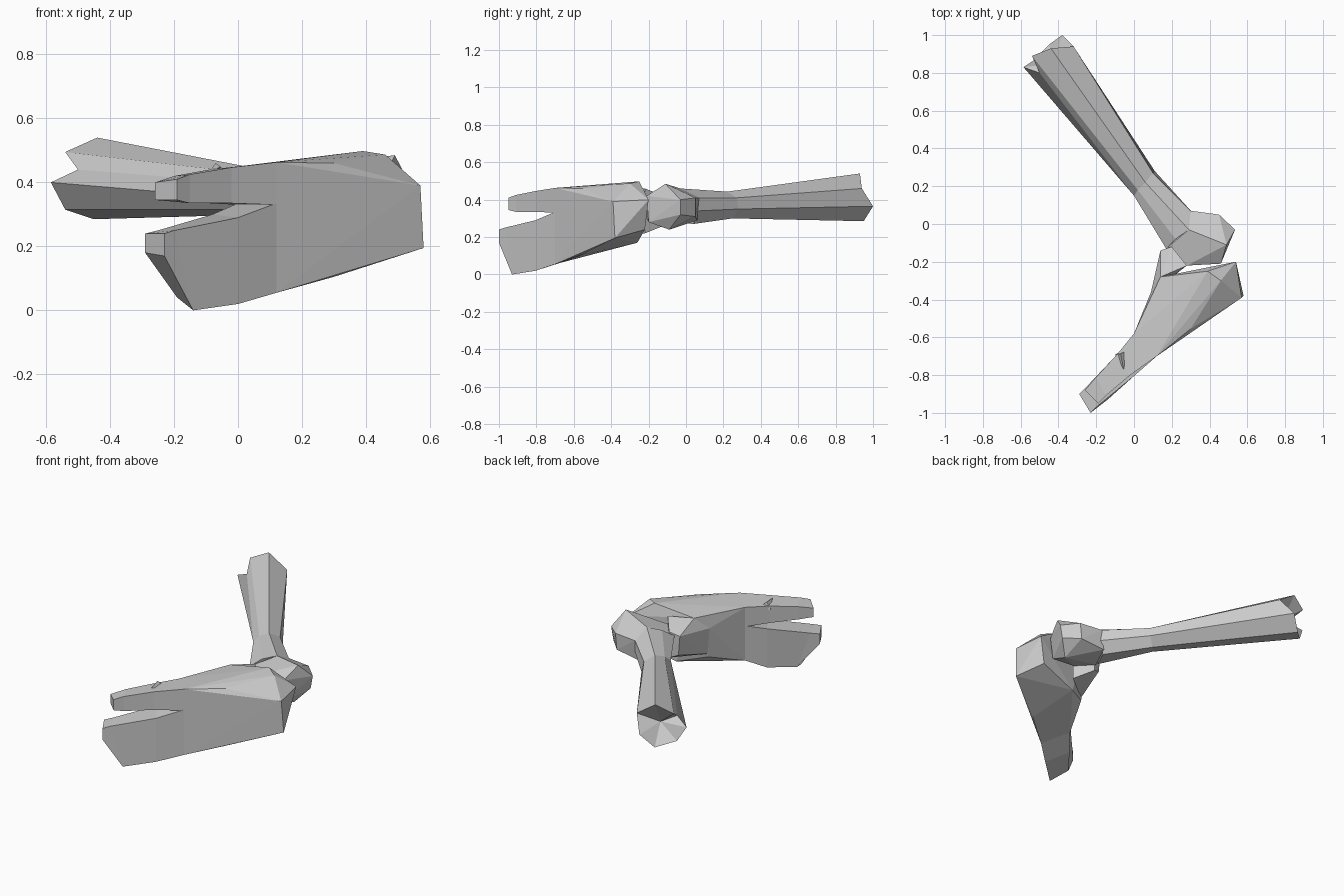
import bpy
import bmesh
from mathutils import Vector

default_cube = bpy.data.objects.get("Cube")
if default_cube:
    bpy.data.objects.remove(default_cube, do_unlink=True)

# One plain shell colour
shell_grey = bpy.data.materials.new("shell_grey")
shell_grey.use_nodes = True
colour = (0.6, 0.6, 0.6, 1)
shell_grey.diffuse_color = colour
shell_grey.node_tree.nodes["Principled BSDF"].inputs["Base Color"].default_value = colour


def finish(name, bm):
    """Turn a bmesh into a flat shaded object."""
    bmesh.ops.recalc_face_normals(bm, faces=bm.faces)
    mesh = bpy.data.meshes.new(name)
    bm.to_mesh(mesh)
    bm.free()
    mesh.materials.append(shell_grey)
    obj = bpy.data.objects.new(name, mesh)
    bpy.context.collection.objects.link(obj)
    return obj


def hull(name, points):
    """Convex faceted solid around a few corner points."""
    bm = bmesh.new()
    for point in points:
        bm.verts.new(point)
    result = bmesh.ops.convex_hull(bm, input=bm.verts)
    loose = {v for v in result["geom_interior"] if isinstance(v, bmesh.types.BMVert)}
    bmesh.ops.delete(bm, geom=list(loose), context="VERTS")
    return finish(name, bm)


def loft(name, rings, end_apex=None):
    """Skin matching rings; the last end may fold to an apex."""
    bm = bmesh.new()
    loops = [[bm.verts.new(point) for point in ring] for ring in rings]
    count = len(loops[0])
    for near, far in zip(loops, loops[1:]):
        for i in range(count):
            j = (i + 1) % count
            bm.faces.new((near[i], near[j], far[j], far[i]))
    bm.faces.new(loops[0])
    if end_apex:
        apex = bm.verts.new(end_apex)
        for i in range(count):
            bm.faces.new((loops[-1][i], loops[-1][(i + 1) % count], apex))
    else:
        bm.faces.new(loops[-1])
    return finish(name, bm)


def section(outer, inner, tops, bottoms, foot_shift=(0, 0)):
    """Four sided finger section from plan positions and heights."""
    shift = Vector((*foot_shift, 0))
    return [
        Vector((*outer, tops[0])),
        Vector((*outer, bottoms[0])) + shift,
        Vector((*inner, bottoms[1])) + shift,
        Vector((*inner, tops[1])),
    ]


# Upper finger of the claw
upper_root = section((.12, -.7), (0, -.58), (.463, .45), (.33, .33))
loft("upper_finger", [
    section((-.19, -.95), (-.26, -.88), (.41, .4), (.345, .345)),
    section((-.15, -.91), (-.2, -.81), (.425, .42), (.335, .34)),
    section((-.02, -.8), (-.09, -.69), (.447, .44), (.335, .335)),
    upper_root,
])

# Small spur on the upper finger
hull("finger_spur", [
    (-.1, -.69, .42), (-.07, -.69, .46), (-.055, -.77, .45), (-.03, -.66, .42),
])

# Lower finger of the claw
lower_root = section((.12, -.7), (0, -.58), (.335, .335), (.055, .12))
loft("lower_finger", [
    section((-.23, -1), (-.29, -.9), (.24, .24), (.17, .18)),
    section((-.2, -.97), (-.25, -.86), (.25, .25), (0, .04), (.06, .04)),
    section((0, -.805), (-.08, -.68), (.29, .3), (.02, .06)),
    lower_root,
])

# Broad palm joining both fingers
hull("claw_palm", upper_root + lower_root + [
    (.3, -.555, .46), (.3, -.56, .105),
    (.57, -.39, .39), (.58, -.38, .195),
    (.39, -.25, .498), (.46, -.3, .487),
    (.54, -.2, .4), (.5, -.22, .24),
    (.14, -.28, .46), (.09, -.36, .38),
    (.1, -.36, .2), (.25, -.26, .17),
])

# Wrist knob on the inner side of the palm
hull("wrist_knob", [
    (.14, -.28, .46), (.09, -.36, .38), (.1, -.36, .22),
    (.14, -.14, .4), (.2, -.12, .42), (.28, -.22, .46),
    (.15, -.14, .28), (.2, -.12, .26), (.28, -.22, .22),
])

# Faceted elbow
hull("elbow", [
    (.17, -.13, .4), (.19, -.12, .3), (.28, -.22, .41), (.28, -.21, .3),
    (.29, -.03, .46), (.46, -.21, .42), (.45, -.2, .28),
    (.49, -.11, .485), (.45, -.09, .24), (.535, -.03, .4),
    (.52, -.03, .32), (.45, .05, .41), (.44, .05, .31),
    (.3, .07, .41), (.28, .06, .29),
])

# Long arm, narrow at the elbow and flaring to a fluted hollow end
loft("long_arm", [
    [(.29, -.03, .46), (.22, -.08, .44), (.17, -.13, .4), (.18, -.12, .34),
     (.21, -.08, .28), (.27, .04, .27), (.31, .06, .34), (.3, .07, .41)],
    [(.06, .22, .443), (.02, .18, .43), (0, .15, .4), (.01, .17, .35),
     (.02, .19, .315), (.07, .25, .3), (.11, .28, .35), (.1, .27, .41)],
    [(-.44, .93, .54), (-.54, .89, .495), (-.5, .8, .44), (-.585, .83, .4),
     (-.54, .86, .315), (-.45, .95, .285), (-.38, 1, .365), (-.32, .94, .46)],
], end_apex=(-.42, .85, .4))
